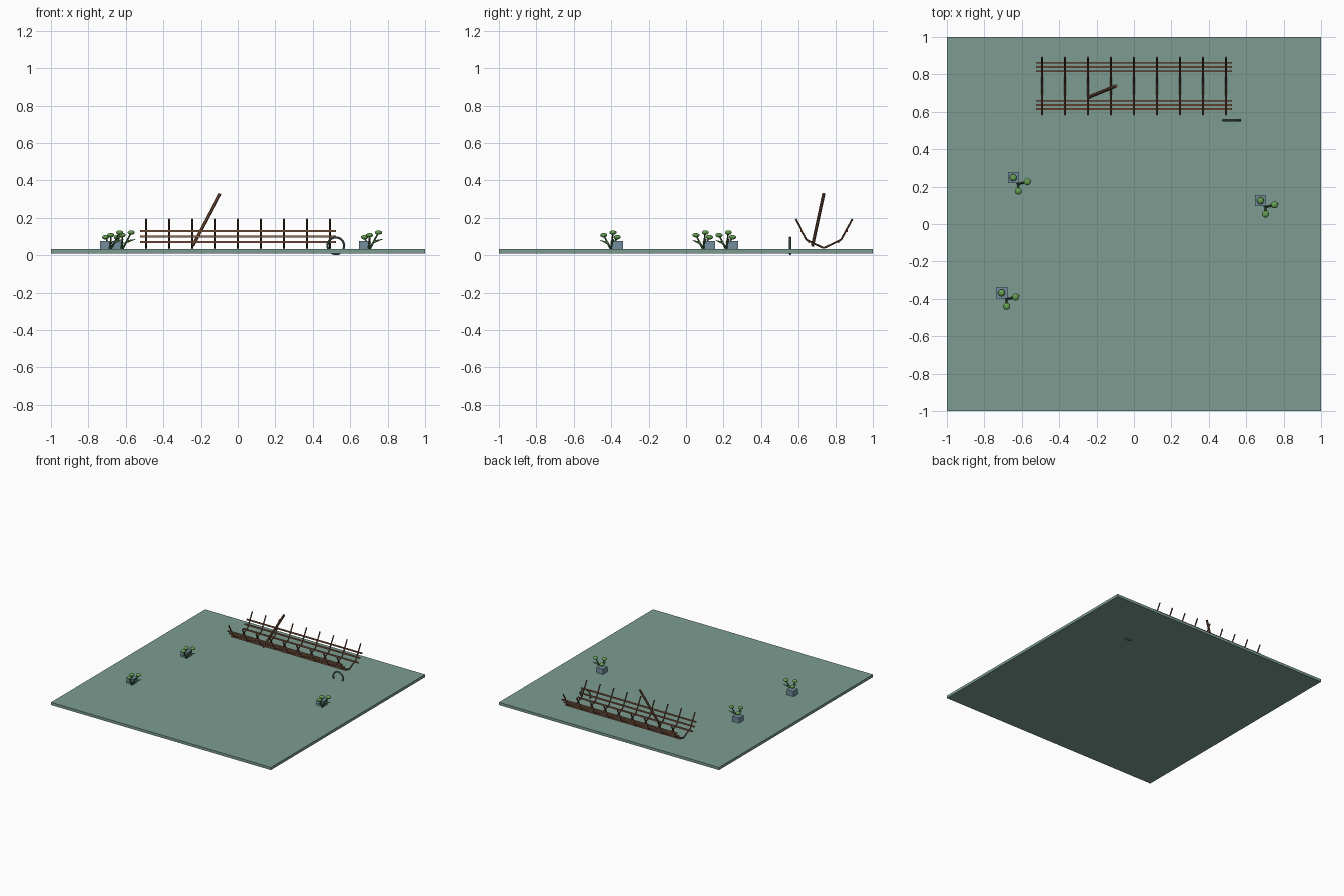
import bpy
from math import radians
from mathutils import Vector

cube = bpy.data.objects.get("Cube")
if cube:
    bpy.data.objects.remove(cube, do_unlink=True)


def material(name, r, g, b):
    m = bpy.data.materials.new(name)
    m.use_nodes = True
    m.diffuse_color = (r, g, b, 1)
    m.node_tree.nodes["Principled BSDF"].inputs["Base Color"].default_value = (r, g, b, 1)
    return m


SEABED = material("seabed teal", 0.2, 0.335, 0.29)
PLANK = material("plank brown", 0.29, 0.13, 0.07)
RIB = material("dark rib wood", 0.14, 0.06, 0.035)
MAST = material("mast wood", 0.2, 0.09, 0.05)
IRON = material("weathered iron", 0.1, 0.16, 0.165)
STONE = material("blue stone", 0.17, 0.27, 0.34)
STEM = material("stem green", 0.045, 0.13, 0.055)
LEAF = material("leaf green", 0.13, 0.34, 0.085)


def finish(name, mat, smooth=False):
    ob = bpy.context.object
    ob.name = name
    ob.data.materials.append(mat)
    if smooth:
        bpy.ops.object.shade_smooth_by_angle()
    return ob


def box(name, center, size, mat):
    bpy.ops.mesh.primitive_cube_add(size=1, location=center)
    bpy.context.object.scale = size
    return finish(name, mat)


def rod(name, a, b, radius, mat, sides=8, tip=None):
    a, b = Vector(a), Vector(b)
    d = b - a
    bpy.ops.mesh.primitive_cone_add(vertices=sides, radius1=radius,
                                    radius2=radius if tip is None else tip,
                                    depth=d.length, location=(a + b) / 2,
                                    rotation=d.to_track_quat('Z', 'Y').to_euler())
    return finish(name, mat, True)


def blob(name, center, size, mat):
    bpy.ops.mesh.primitive_uv_sphere_add(segments=12, ring_count=8, radius=1, location=center)
    bpy.context.object.scale = size
    return finish(name, mat, True)


# Seabed slab
box("seabed", (0, 0, 0.021), (2, 2, 0.022), SEABED)

# Wreck hull: nine bent ribs, mirrored about the keel line
KEEL_Y = 0.738
half_rib = [(0, 0.038), (0.092, 0.082), (0.153, 0.193)]
for i in range(9):
    x = -0.492 + i * 0.123
    for side, word in ((-1, "front"), (1, "back")):
        pts = [(x, KEEL_Y + side * y, z) for y, z in half_rib]
        rod(f"rib_floor_{word}_{i + 1}", pts[0], pts[1], 0.005, RIB)
        rod(f"rib_upright_{word}_{i + 1}", pts[1], pts[2], 0.005, RIB)

# Long side planks
for side, word in ((-1, "front"), (1, "back")):
    for k in range(3):
        box(f"side_plank_{word}_{k + 1}",
            (0, KEEL_Y + side * (0.079 + 0.0225 * k), 0.07 + 0.03 * k),
            (1.046, 0.01, 0.01), PLANK)

# Broken leaning mast
rod("leaning_mast", (-0.243, 0.678, 0.05), (-0.096, 0.738, 0.328), 0.009, MAST)

# Iron ring standing on edge
bpy.ops.mesh.primitive_torus_add(major_radius=0.0445, minor_radius=0.006,
                                 major_segments=32, minor_segments=8,
                                 location=(0.523, 0.555, 0.0505),
                                 rotation=(radians(90), 0, 0))
finish("iron_ring", IRON, True)

# Water plants beside stone blocks
heads = [(-0.027, 0.034, 0.096), (0.048, 0.012, 0.121), (0.0, -0.038, 0.107)]
for n, (px, py) in enumerate([(-0.619, 0.214), (-0.681, -0.402), (0.703, 0.091)], 1):
    box(f"stone_block_{n}", (px - 0.026, py + 0.034, 0.045), (0.06, 0.06, 0.06), STONE)
    base = Vector((px, py, 0.03))
    for k, h in enumerate(heads, 1):
        top = Vector((px + h[0], py + h[1], h[2]))
        rod(f"plant_{n}_stem_{k}", base, top, 0.006, STEM, 7, 0.004)
        blob(f"plant_{n}_head_{k}", top, (0.019, 0.019, 0.012), LEAF)
        # Pointed side leaf growing outward from the stem
        mid = base.lerp(top, 0.45)
        end = Vector((px + h[0] * 1.5, py + h[1] * 1.5, mid.z + 0.015))
        rod(f"plant_{n}_leaf_{k}", mid, end, 0.008, LEAF, 7, 0.001)
